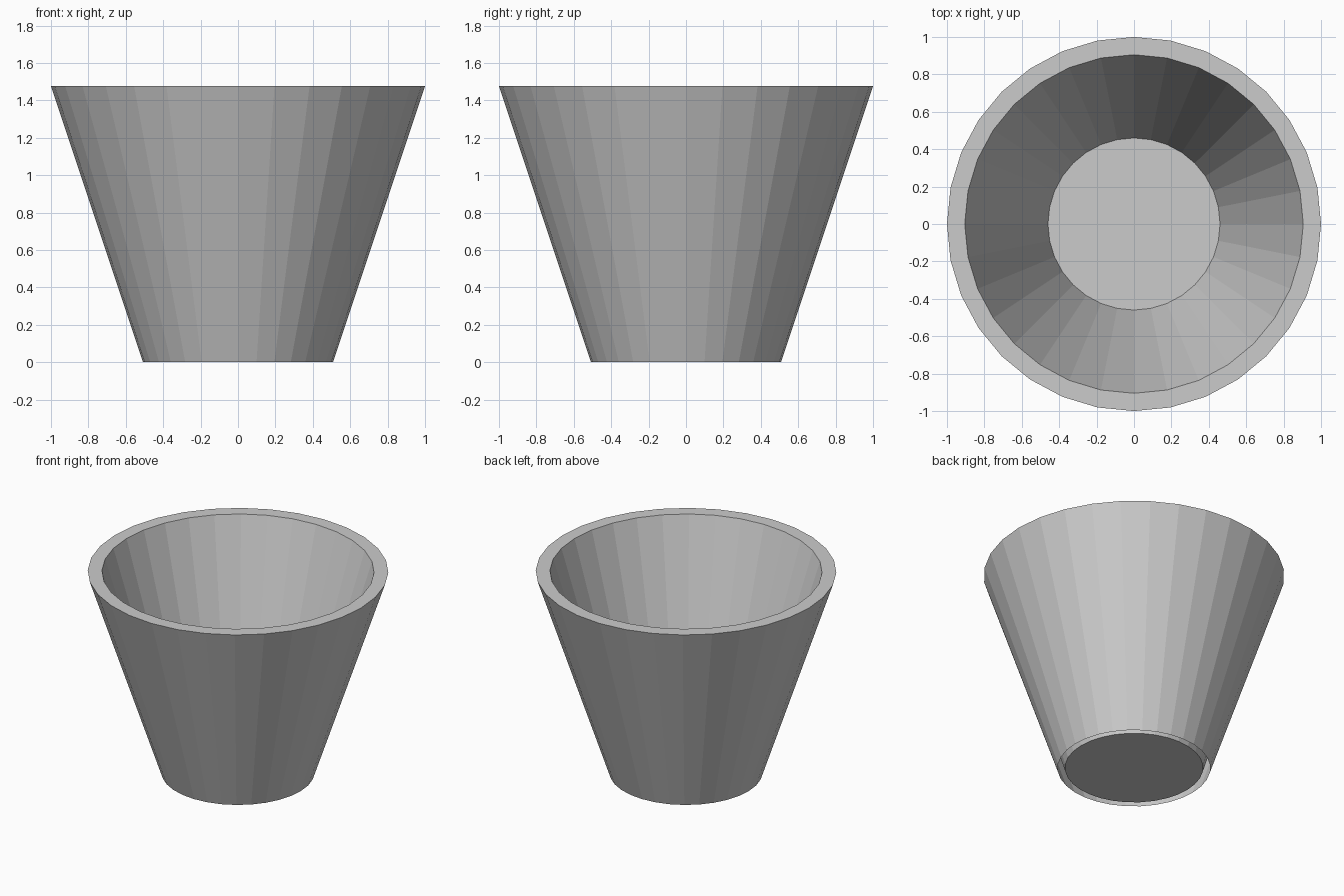
import bpy, bmesh
from math import cos, sin, tau

if "Cube" in bpy.data.objects:
    bpy.data.objects.remove(bpy.data.objects["Cube"])

SIDES = 32
HEIGHT = 1.477

# Profile (radius, z): outer foot, outer lip, inner lip, inner floor edge
PROFILE = [(0.508, 0.0), (1.0, HEIGHT), (0.905, HEIGHT), (0.46, 0.003)]


def ring(bm, radius, z):
    return [bm.verts.new((radius * cos(tau * i / SIDES), radius * sin(tau * i / SIDES), z))
            for i in range(SIDES)]


bm = bmesh.new()
rings = [ring(bm, r, z) for r, z in PROFILE]

# Outer wall, rim and inner wall; the slot between the walls stays open underneath
for low, high in zip(rings, rings[1:]):
    for i in range(SIDES):
        j = (i + 1) % SIDES
        bm.faces.new((low[i], low[j], high[j], high[i]))

# Floor disc
bm.faces.new(rings[-1])

mesh = bpy.data.meshes.new("bucket")
bm.to_mesh(mesh)
bm.free()
bucket = bpy.data.objects.new("bucket", mesh)
bpy.context.collection.objects.link(bucket)
